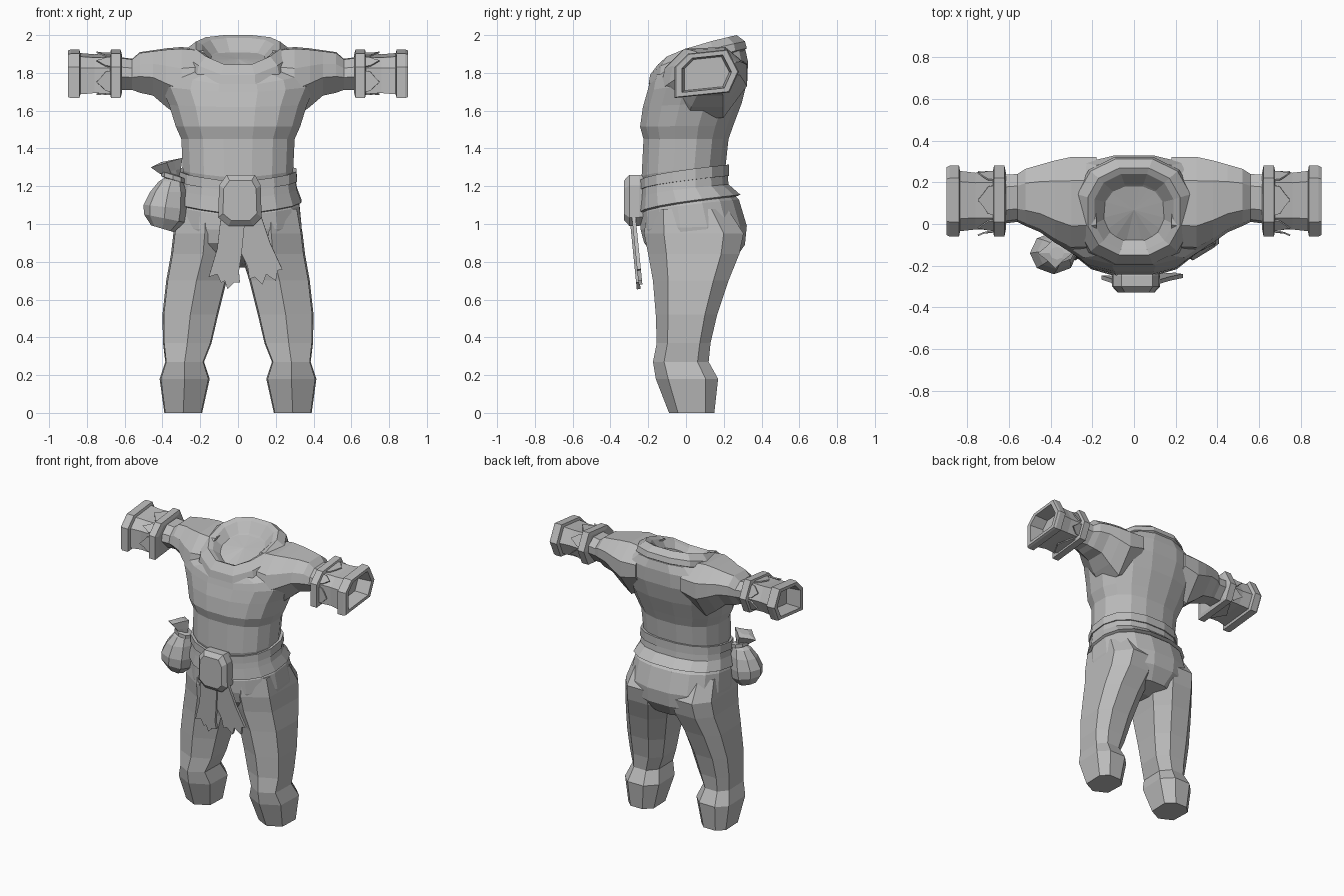
import bpy, bmesh, math
from mathutils import Vector

cube = bpy.data.objects.get("Cube")
if cube:
    bpy.data.objects.remove(cube, do_unlink=True)

grey = bpy.data.materials.new("plain_grey")
grey.use_nodes = True
grey.diffuse_color = (0.5, 0.5, 0.5, 1)
grey.node_tree.nodes["Principled BSDF"].inputs["Base Color"].default_value = (0.5, 0.5, 0.5, 1)


def finish(name, bm, mirror=False, thickness=0):
    bmesh.ops.recalc_face_normals(bm, faces=bm.faces)
    mesh = bpy.data.meshes.new(name)
    bm.to_mesh(mesh)
    bm.free()
    mesh.materials.append(grey)
    obj = bpy.data.objects.new(name, mesh)
    bpy.context.collection.objects.link(obj)
    if thickness:
        solid = obj.modifiers.new("thickness", 'SOLIDIFY')
        solid.thickness = thickness
        solid.offset = 0
    if mirror:
        obj.modifiers.new("mirror", 'MIRROR')


def loft(name, rings, mirror=False, closed=False):
    """Skin a list of equal-length point rings."""
    bm = bmesh.new()
    loops = [[bm.verts.new(p) for p in ring] for ring in rings]
    pairs = list(zip(loops, loops[1:]))
    if closed:
        pairs.append((loops[-1], loops[0]))
    for a, b in pairs:
        for i in range(len(a)):
            j = (i + 1) % len(a)
            bm.faces.new((a[i], a[j], b[j], b[i]))
    if not closed:
        for loop in (loops[0], loops[-1]):
            bmesh.ops.poke(bm, faces=[bm.faces.new(loop)])
    finish(name, bm, mirror)


def body_ring(half, front, back, z_front, z_back, n=16, power=0.85):
    """Rounded outline, flat at front and back, whose height rises toward the back."""
    ring = []
    for i in range(n):
        a = 2 * math.pi * (i + 0.5) / n
        u, v = (math.copysign(abs(w / math.cos(math.pi / n)) ** power, w) for w in (math.cos(a), math.sin(a)))
        t = min(max(0.5 + 0.5 * v, 0), 1)
        ring.append((half * u, front + (back - front) * t, z_front + (z_back - z_front) * t ** 0.6))
    return ring


# Shirt body with the chest overhanging the waist
loft("shirt_body", [body_ring(*r) for r in (
    (.27, -.20, .19, 1.12, 1.18),
    (.292, -.235, .21, 1.25, 1.31),
    (.30, -.225, .225, 1.45, 1.45),
    (.33, -.243, .25, 1.515, 1.52),
    (.365, -.228, .295, 1.62, 1.64),
    (.41, -.205, .325, 1.70, 1.76),
    (.39, -.195, .328, 1.74, 1.86),
    (.29, -.185, .315, 1.76, 1.92),
    (.20, -.14, .28, 1.78, 1.94))])

# Rolled collar with a hollow neck
loft("collar", [body_ring(*r, n=12) for r in (
    (.24, -.15, .28, 1.74, 1.90),
    (.282, -.198, .322, 1.74, 1.93),
    (.272, -.19, .312, 1.79, 1.967),
    (.222, -.148, .268, 1.845, 2.0),
    (.19, -.122, .24, 1.835, 1.985),
    (.14, -.06, .19, 1.80, 1.92),
    (.05, .03, .11, 1.79, 1.83))])

# Waistband rim, belt and flared hem
loft("waist_rim", [body_ring(*r) for r in (
    (.28, -.21, .19, 1.225, 1.31), (.31, -.248, .228, 1.23, 1.315),
    (.312, -.248, .228, 1.18, 1.255), (.28, -.21, .19, 1.18, 1.25))], closed=True)
loft("belt", [body_ring(*r) for r in (
    (.302, -.24, .22, 1.20, 1.27), (.312, -.243, .225, 1.14, 1.21),
    (.335, -.252, .288, 1.06, 1.155), (.31, -.22, .25, 1.05, 1.14))])

# Trousers
loft("trouser_seat", [body_ring(*r) for r in (
    (.29, -.20, .20, 1.15, 1.20),
    (.325, -.24, .28, 1.05, 1.13),
    (.337, -.24, .322, .97, .99),
    (.328, -.222, .312, .90, .89),
    (.21, -.16, .25, .83, .80),
    (.07, -.05, .12, .79, .77))])


def leg_ring(x0, x1, front, back, z):
    outline = ((0, -1), (.95, -.6), (1, .6), (.5, 1), (-.45, 1), (-1, .55), (-.95, -.6))
    cx, cy, hx, hy = (x0 + x1) / 2, (front + back) / 2, (x1 - x0) / 2, (back - front) / 2
    return [(cx + u * hx, cy + v * hy, z) for u, v in outline]


loft("trouser_leg", [leg_ring(*r) for r in (
    (.19, .39, -.09, .15, 0),
    (.15, .415, -.16, .17, .18),
    (.18, .385, -.175, .12, .27),
    (.14, .397, -.155, .13, .37),
    (.105, .40, -.16, .165, .52),
    (.06, .38, -.175, .225, .70),
    (.015, .355, -.20, .282, .84),
    (.01, .342, -.222, .305, .95),
    (.03, .318, -.205, .22, 1.08))], mirror=True)


# Sleeves, rounded underneath and tapering toward the cuffs
def sleeve_ring(x, front, back, bottom, top):
    outline = ((-1, -.2), (-.9, .4), (-.45, .95), (.5, 1), (1, .5), (1, -.1), (.45, -1), (-.4, -1))
    cy, cz, hy, hz = (front + back) / 2, (bottom + top) / 2, (back - front) / 2, (top - bottom) / 2
    return [(x, cy + u * hy, cz + v * hz) for u, v in outline]


loft("sleeve", [sleeve_ring(*r) for r in (
    (.18, -.13, .322, 1.62, 1.925),
    (.30, -.135, .322, 1.56, 1.937),
    (.38, -.09, .305, 1.62, 1.93),
    (.45, -.04, .285, 1.68, 1.92),
    (.52, -.01, .265, 1.695, 1.91),
    (.56, .01, .24, 1.71, 1.875),
    (.64, .0, .235, 1.71, 1.885))], mirror=True)

# Hollow cuffs with raised bands
CUFF = [Vector(p) for p in ((-.17, -.13), (-.17, .035), (-.10, .105), (.11, .127), (.17, .01), (.12, -.10))]


def cuff_point(x, p, scale):
    return (x, .11 + p.x * scale, 1.797 + p.y * scale)


loft("cuff", [[cuff_point(x, p, s) for p in CUFF] for x, s in (
    (.615, .8), (.622, 1), (.672, 1), (.678, .82), (.76, .8), (.835, .85),
    (.84, 1), (.885, 1), (.9, .96), (.9, .77), (.80, .70))], mirror=True)

# Pointed leaf trim around each cuff
bm = bmesh.new()
for i, p in enumerate(CUFF):
    q = CUFF[(i + 1) % len(CUFF)]
    shape = ((.665, .1, .86), (.70, .14, .87), (.722, .32, .9), (.75, .5, .97),
             (.722, .68, .9), (.70, .86, .87), (.665, .9, .86))
    bm.faces.new([bm.verts.new(cuff_point(x, p.lerp(q, t), s)) for x, t, s in shape])
finish("cuff_leaves", bm, mirror=True, thickness=.008)

# Faceted buckle
BUCKLE = ((-.06, -.135), (.07, -.135), (.115, -.09), (.11, .08), (.08, .135), (-.07, .135), (-.11, .08), (-.115, -.09))
loft("buckle", [[(.01 + u * s, y, 1.125 + v * s) for u, v in BUCKLE]
                for y, s in ((-.22, .95), (-.25, 1), (-.30, 1), (-.328, .78))])


# Torn cloth flaps hanging below the buckle
def flap(name, outline, offset):
    bm = bmesh.new()
    bm.faces.new([bm.verts.new((x, -.285 + offset + (1 - z) * .1, z)) for x, z in outline])
    finish(name, bm, thickness=.02)


flap("right_flap", ((-.09, 1.05), (-.11, .87), (-.155, .72), (-.11, .735), (-.09, .69), (-.07, .70),
                    (-.055, .655), (-.02, .69), (.01, .69), (.005, .75), (.02, .85), (.04, 1.05)), 0)
flap("left_flap", ((0, 1.05), (.015, .85), (.05, .78), (.06, .71), (.09, .72), (.13, .68), (.15, .735),
                   (.20, .70), (.21, .755), (.235, .76), (.17, .90), (.12, 1.05)), .012)


# Drawstring pouch at the right hip
def pouch_ring(cx, cy, z, radius, tilt=0, ruffle=0, n=8):
    ring = []
    for i in range(n):
        a = 2 * math.pi * i / n
        r = radius * (1 + ruffle * (-1) ** i)
        ring.append((cx + r * math.cos(a), cy + r * .88 * math.sin(a), z + tilt * r * math.cos(a)))
    return ring


loft("pouch", [pouch_ring(*r) for r in (
    (-.40, -.14, .975, .06, -.3),
    (-.39, -.14, 1.03, .108, -.2),
    (-.385, -.14, 1.09, .115, -.1),
    (-.37, -.135, 1.17, .095),
    (-.355, -.13, 1.225, .065),
    (-.345, -.13, 1.25, .035))])
loft("pouch_cord", [pouch_ring(*r) for r in (
    (-.345, -.13, 1.23, .04, -.3), (-.345, -.13, 1.235, .062, -.3),
    (-.345, -.13, 1.26, .062, -.3), (-.345, -.13, 1.265, .035, -.3))])
loft("pouch_frill", [pouch_ring(*r) for r in (
    (-.345, -.13, 1.25, .035),
    (-.36, -.135, 1.28, .05, .2, .15),
    (-.378, -.14, 1.325, .07, .3, .2),
    (-.37, -.14, 1.335, .035, .2))])
